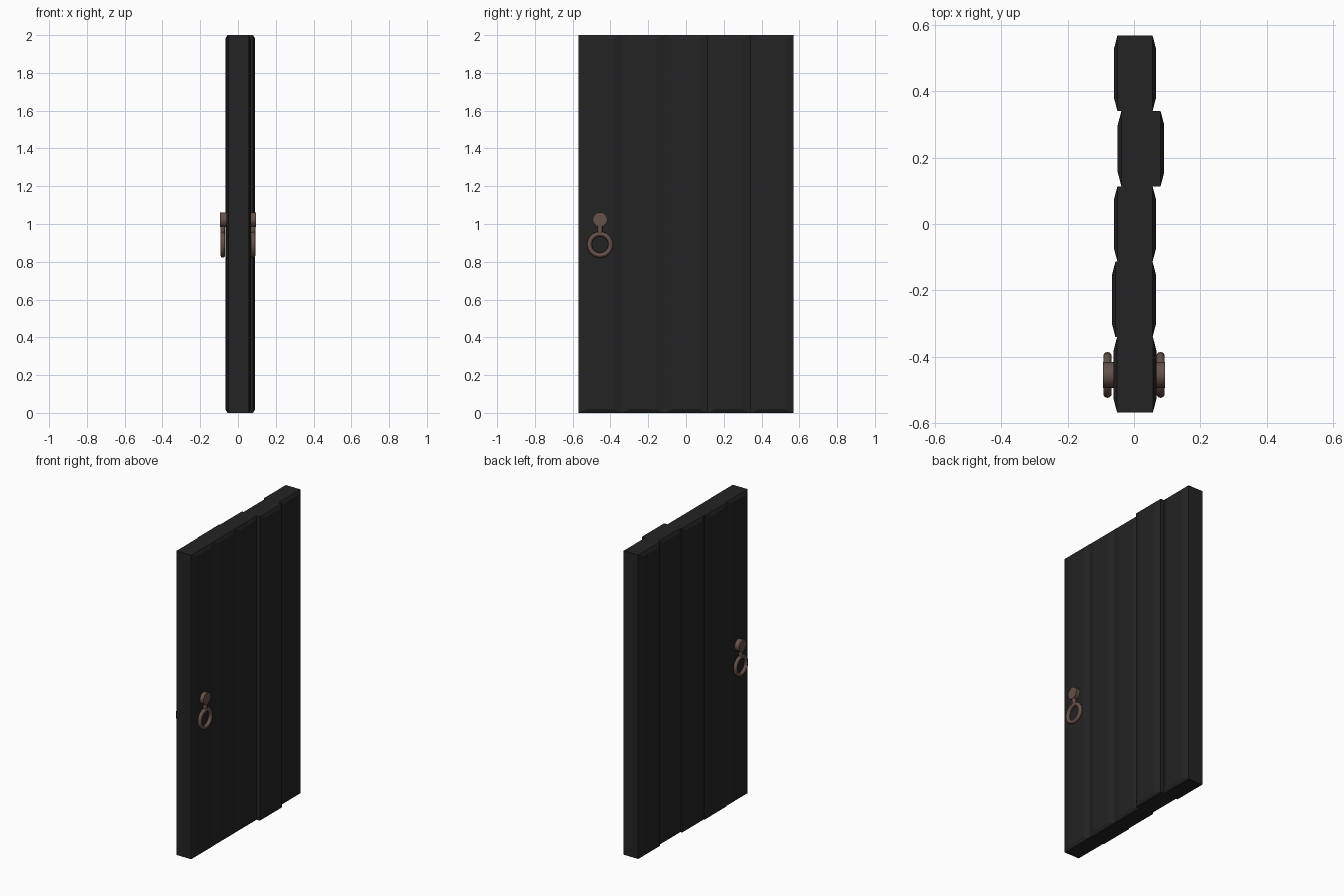
import bpy, bmesh, math
from mathutils import Matrix

if "Cube" in bpy.data.objects:
    bpy.data.objects.remove(bpy.data.objects["Cube"])


def material(name, rgb):
    m = bpy.data.materials.new(name)
    m.diffuse_color = (*rgb, 1)
    m.use_nodes = True
    m.node_tree.nodes["Principled BSDF"].inputs["Base Color"].default_value = m.diffuse_color
    return m


WOOD = material("charcoal wood", (0.017, 0.017, 0.017))
IRON = material("rusty brown iron", (0.125, 0.082, 0.066))


def finish(name, bm, mat, smooth=False):
    bmesh.ops.recalc_face_normals(bm, faces=bm.faces)
    me = bpy.data.meshes.new(name)
    bm.to_mesh(me)
    bm.free()
    me.materials.append(mat)
    ob = bpy.data.objects.new(name, me)
    bpy.context.collection.objects.link(ob)
    if smooth:
        bpy.context.view_layer.objects.active = ob
        ob.select_set(True)
        bpy.ops.object.shade_smooth_by_angle(angle=math.radians(40))
        ob.select_set(False)
    return ob


# Plank: core slab with a raised, chamfered panel on both broad faces
def plank(i, y0, y1, left, right, slope=0.011):
    bm = bmesh.new()
    my, mz = 0.042, 0.02
    rings = []
    for x, dy, dz in ((left, my, mz), (left + slope, 0, 0),
                      (right - slope, 0, 0), (right, my, mz)):
        rings.append([bm.verts.new((x, y, z)) for y, z in
                      ((y0 + dy, dz), (y1 - dy, dz),
                       (y1 - dy, 2 - dz), (y0 + dy, 2 - dz))])
    for a, b in zip(rings, rings[1:]):
        for k in range(4):
            n = (k + 1) % 4
            bm.faces.new((a[k], a[n], b[n], b[k]))
    bm.faces.new(rings[0])
    bm.faces.new(rings[-1])
    finish(f"plank_{i}", bm, WOOD)


spans = [(-0.062, 0.068), (-0.067, 0.067), (-0.061, 0.067),
         (-0.049, 0.091), (-0.061, 0.067)]
w = 1.136 / 5
for i, (l, r) in enumerate(spans):
    plank(i + 1, -0.568 + i * w, -0.568 + (i + 1) * w, l, r)


# Cylinder lying along x
def rod(name, x0, x1, y, z, radius, sides):
    bm = bmesh.new()
    mat = Matrix.Translation(((x0 + x1) / 2, y, z)) @ Matrix.Rotation(math.pi / 2, 4, 'Y')
    bmesh.ops.create_cone(bm, cap_ends=True, segments=sides, radius1=radius,
                          radius2=radius, depth=abs(x1 - x0), matrix=mat)
    finish(name, bm, IRON, True)


# Ring pull handles on both faces
Y = -0.455
for side, s in (("right", 1), ("left", -1)):
    rod(side + "_knob", s * 0.05, s * 0.094, Y, 1.023, 0.039, 16)
    ring_x = 0.08 * s
    # Small hanger link between knob and ring
    bm = bmesh.new()
    bmesh.ops.create_cone(bm, cap_ends=True, segments=10, radius1=0.013, radius2=0.013,
                          depth=0.05, matrix=Matrix.Translation((ring_x, Y, 0.972)))
    finish(side + "_hanger", bm, IRON, True)
    bpy.ops.mesh.primitive_torus_add(location=(ring_x, Y, 0.891), rotation=(0, math.pi / 2, 0),
                                     major_radius=0.0565, minor_radius=0.0128,
                                     major_segments=24, minor_segments=10)
    ring = bpy.context.object
    ring.name = side + "_ring"
    ring.data.materials.append(IRON)
    bpy.ops.object.shade_smooth_by_angle(angle=math.radians(60))
    ring.select_set(False)
